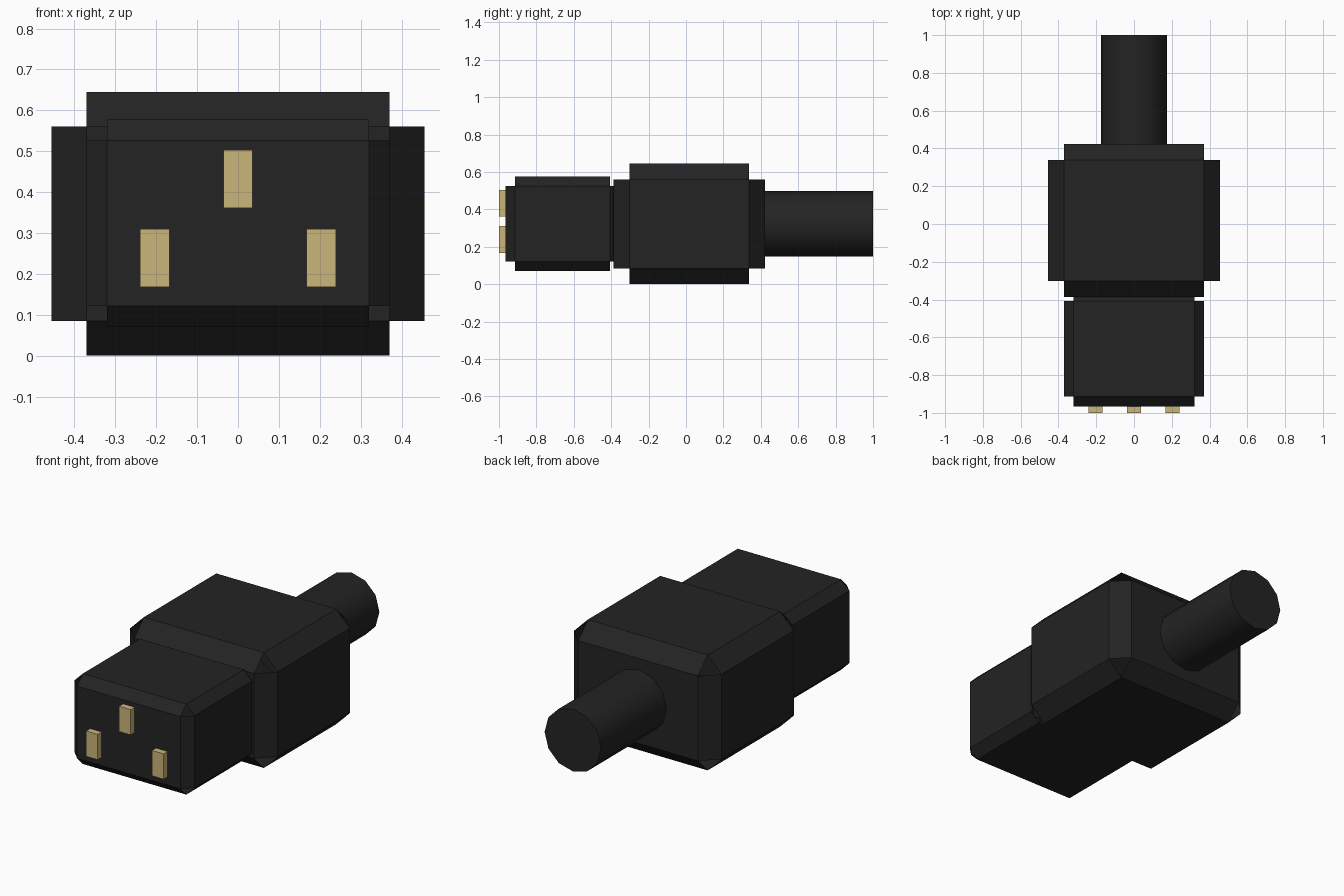
import bpy, bmesh, math
from mathutils import Vector, Matrix

if "Cube" in bpy.data.objects:
    bpy.data.objects.remove(bpy.data.objects["Cube"])


def material(name, rgb):
    m = bpy.data.materials.new(name)
    m.diffuse_color = (*rgb, 1)
    m.use_nodes = True
    m.node_tree.nodes["Principled BSDF"].inputs["Base Color"].default_value = m.diffuse_color
    return m


black = material("black_rubber", (0.017, 0.017, 0.017))
brass = material("brass", (0.59, 0.465, 0.195))


def box(name, lo, hi, mat, chamfer=0):
    """Box between two corners; chamfered edges leave the corner tips open."""
    lo, hi = Vector(lo), Vector(hi)
    bm = bmesh.new()
    bmesh.ops.create_cube(bm, size=1)
    bmesh.ops.scale(bm, vec=hi - lo, verts=bm.verts)
    bmesh.ops.translate(bm, vec=(lo + hi) / 2, verts=bm.verts)
    if chamfer:
        bmesh.ops.bevel(bm, geom=bm.edges[:], offset=chamfer, segments=1,
                        affect='EDGES', profile=0.5)
        tips = [f for f in bm.faces if len(f.verts) == 3]
        bmesh.ops.delete(bm, geom=tips, context='FACES_ONLY')
    return finish(name, bm, mat)


def finish(name, bm, mat):
    me = bpy.data.meshes.new(name)
    bm.to_mesh(me)
    bm.free()
    me.materials.append(mat)
    ob = bpy.data.objects.new(name, me)
    bpy.context.collection.objects.link(ob)
    return ob


# Grip and the narrower plug nose
box("grip_body", (-0.456, -0.387, 0.0), (0.456, 0.423, 0.645), black, 0.085)
box("plug_nose", (-0.371, -0.965, 0.071), (0.371, -0.356, 0.577), black, 0.051)

# Three contacts: earth on top, two below
for name, x, z in (("earth_pin", 0, 0.432),
                   ("left_pin", -0.204, 0.239),
                   ("right_pin", 0.204, 0.239)):
    box(name, (x - 0.036, -1.0, z - 0.071), (x + 0.036, -0.94, z + 0.071), brass)

# Twelve-sided cable stub
bm = bmesh.new()
bmesh.ops.create_cone(bm, cap_ends=True, segments=12, radius1=0.175,
                      radius2=0.175, depth=0.62)
bmesh.ops.transform(bm, verts=bm.verts,
                    matrix=Matrix.Translation((0, 0.69, 0.323))
                    @ Matrix.Rotation(math.pi / 2, 4, 'X'))
for f in bm.faces:
    f.smooth = len(f.verts) == 4
for e in bm.edges:
    e.smooth = all(f.smooth for f in e.link_faces)
finish("cable", bm, black)
